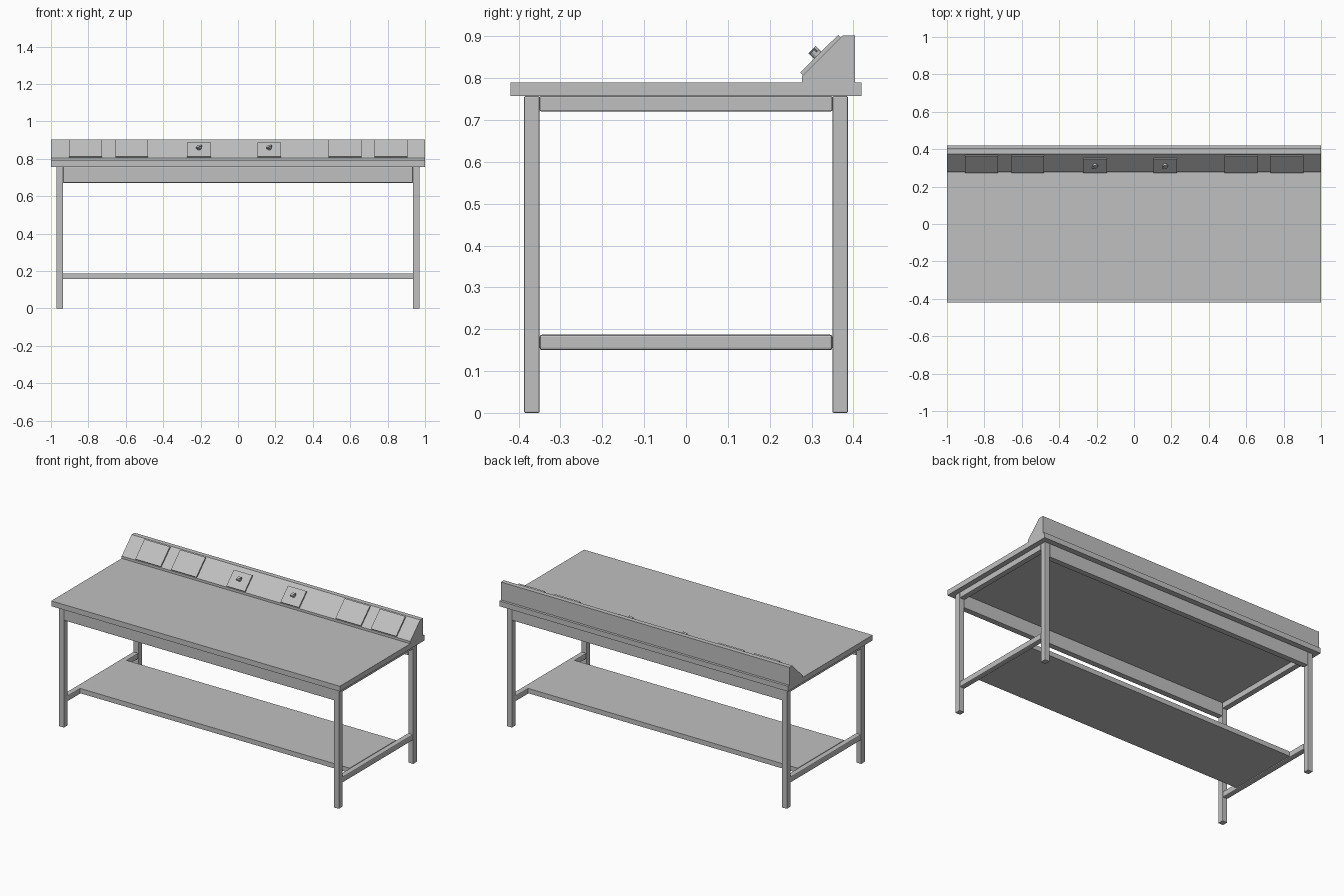
import bpy, bmesh, math
from mathutils import Vector, Matrix

cube = bpy.data.objects.get("Cube")
if cube:
    bpy.data.objects.remove(cube, do_unlink=True)

# Single brushed steel material
steel = bpy.data.materials.new("steel_grey")
steel.use_nodes = True
COLOUR = (0.53, 0.53, 0.53, 1)
steel.diffuse_color = COLOUR
steel.node_tree.nodes["Principled BSDF"].inputs["Base Color"].default_value = COLOUR


def finish(name, bm, bevel=0):
    bmesh.ops.recalc_face_normals(bm, faces=bm.faces)
    mesh = bpy.data.meshes.new(name)
    bm.to_mesh(mesh)
    bm.free()
    mesh.materials.append(steel)
    obj = bpy.data.objects.new(name, mesh)
    bpy.context.collection.objects.link(obj)
    if bevel:
        mod = obj.modifiers.new("Rounded edges", "BEVEL")
        mod.width = bevel
        mod.segments = 2
    return obj


def box(name, x, y, z, bevel=0):
    """Box spanning the given (low, high) ranges."""
    bm = bmesh.new()
    bmesh.ops.create_cube(bm, size=1)
    for v in bm.verts:
        v.co = [r[0] if c < 0 else r[1] for c, r in zip(v.co, (x, y, z))]
    return finish(name, bm, bevel)


def extrude_x(name, profile, x0, x1):
    """Prism with a (y, z) profile running along x."""
    bm = bmesh.new()
    face = bm.faces.new([bm.verts.new((x0, y, z)) for y, z in profile])
    new = bmesh.ops.extrude_face_region(bm, geom=[face])["geom"]
    bmesh.ops.translate(bm, vec=(x1 - x0, 0, 0),
                        verts=[g for g in new if isinstance(g, bmesh.types.BMVert)])
    return finish(name, bm)


def span(side, low, high):
    return tuple(sorted((side * low, side * high)))


# Worktop
box("worktop", (-1, 1), (-0.42, 0.42), (0.757, 0.79))

# Legs and frame
IN_X, OUT_X, IN_Y, OUT_Y = 0.935, 0.97, 0.35, 0.387
for sx, side in ((1, "left"), (-1, "right")):
    xs = span(sx, IN_X, OUT_X)
    for sy, end in ((-1, "front"), (1, "back")):
        box(f"{end}_{side}_leg", xs, span(sy, IN_Y, OUT_Y), (0, 0.757), 0.003)
    box(f"{side}_top_rail", xs, (-IN_Y, IN_Y), (0.721, 0.757), 0.003)
    box(f"{side}_lower_rail", xs, (-IN_Y, IN_Y), (0.15, 0.187), 0.006)
for sy, end in ((-1, "front"), (1, "back")):
    box(f"{end}_apron", (-IN_X, IN_X), span(sy, IN_Y, OUT_Y), (0.672, 0.757), 0.003)

# Lower shelf
box("lower_shelf", (-IN_X, IN_X), (-0.23, 0.23), (0.157, 0.187))

# Sloped control housing along the back
extrude_x("control_housing",
          [(0.277, 0.79), (0.277, 0.805), (0.375, 0.902), (0.404, 0.902), (0.404, 0.79)], -1, 1)

# Plates lying on the slope, measured up the slope from its lower edge
foot = Vector((0.277, 0.805))
along = Vector((0.375, 0.902)) - foot
along.normalize()
out = Vector((-along.y, along.x))


def slope_plate(name, x0, x1, start, end, thick=0.009):
    corners = [foot + along * a + out * t
               for a, t in ((start, -0.002), (end, -0.002), (end, thick), (start, thick))]
    extrude_x(name, [tuple(c) for c in corners], x0, x1)


for i, x in enumerate((-0.815, -0.568, 0.572, 0.817)):
    slope_plate(f"socket_cover_{i + 1}", x - 0.088, x + 0.088, 0.003, 0.131)

# Switch plates with knobs
normal = Vector((0, out.x, out.y))
for i, x in enumerate((-0.208, 0.167)):
    slope_plate(f"switch_plate_{i + 1}", x - 0.064, x + 0.064, 0.003, 0.108)
    base = foot + along * 0.062 + out * 0.016
    turn = Vector((0, 0, 1)).rotation_difference(normal).to_matrix().to_4x4()
    place = Matrix.Translation((x, base.x, base.y)) @ turn
    bm = bmesh.new()
    bmesh.ops.create_cone(bm, cap_ends=True, segments=16, radius1=0.012, radius2=0.012,
                          depth=0.016, matrix=place)
    grip = Matrix.Translation((0, 0, 0.006)) @ Matrix.Rotation(math.radians(35), 4, 'Z')
    bmesh.ops.create_cube(bm, size=1, matrix=place @ grip @ Matrix.Diagonal((0.032, 0.008, 0.012, 1)))
    finish(f"switch_knob_{i + 1}", bm)
